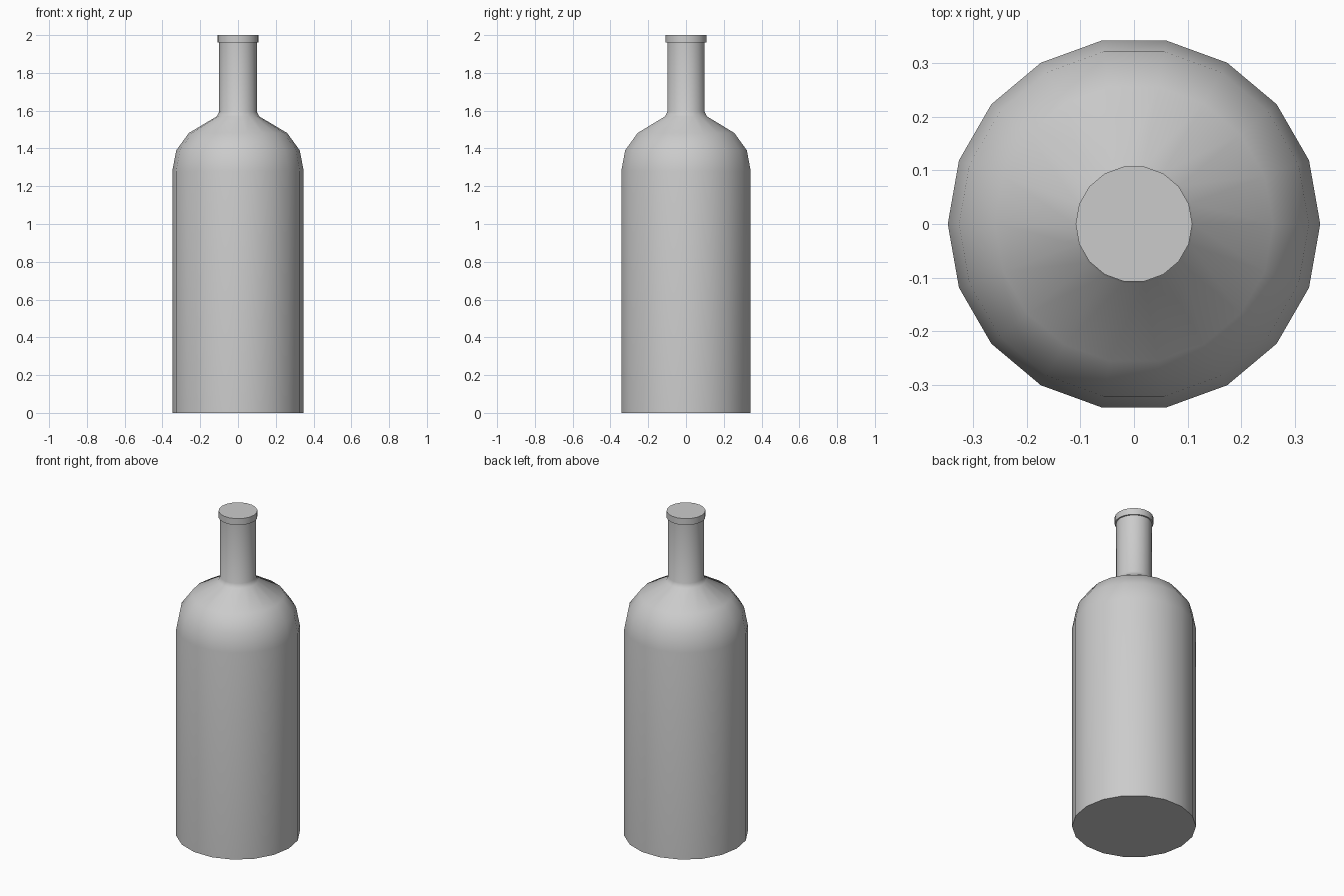
import bpy, bmesh
from math import cos, sin, radians, tau

if "Cube" in bpy.data.objects:
    bpy.data.objects.remove(bpy.data.objects["Cube"])

SIDES = 18


def lathe(name, profile):
    """Revolve (radius, z) points about z and cap both ends."""
    bm = bmesh.new()
    rings = [[bm.verts.new((r * cos(tau * i / SIDES), r * sin(tau * i / SIDES), z))
              for i in range(SIDES)] for r, z in profile]
    for low, high in zip(rings, rings[1:]):
        for i in range(SIDES):
            j = (i + 1) % SIDES
            bm.faces.new((low[i], low[j], high[j], high[i]))
    bm.faces.new(rings[0][::-1])
    bm.faces.new(rings[-1])
    mesh = bpy.data.meshes.new(name)
    bm.to_mesh(mesh)
    bm.free()
    obj = bpy.data.objects.new(name, mesh)
    bpy.context.collection.objects.link(obj)
    bpy.ops.object.select_all(action='DESELECT')
    obj.select_set(True)
    bpy.context.view_layer.objects.active = obj
    bpy.ops.object.shade_smooth_by_angle(angle=radians(40))
    return obj


# Body, rounded shoulder, neck and stepped lip in one continuous profile
lathe("bottle", [
    (0.348, 0.0), (0.348, 1.28),
    (0.327, 1.39), (0.26, 1.482),
    (0.112, 1.57), (0.1, 1.595),
    (0.1, 1.96), (0.109, 1.96), (0.109, 2.0),
])
